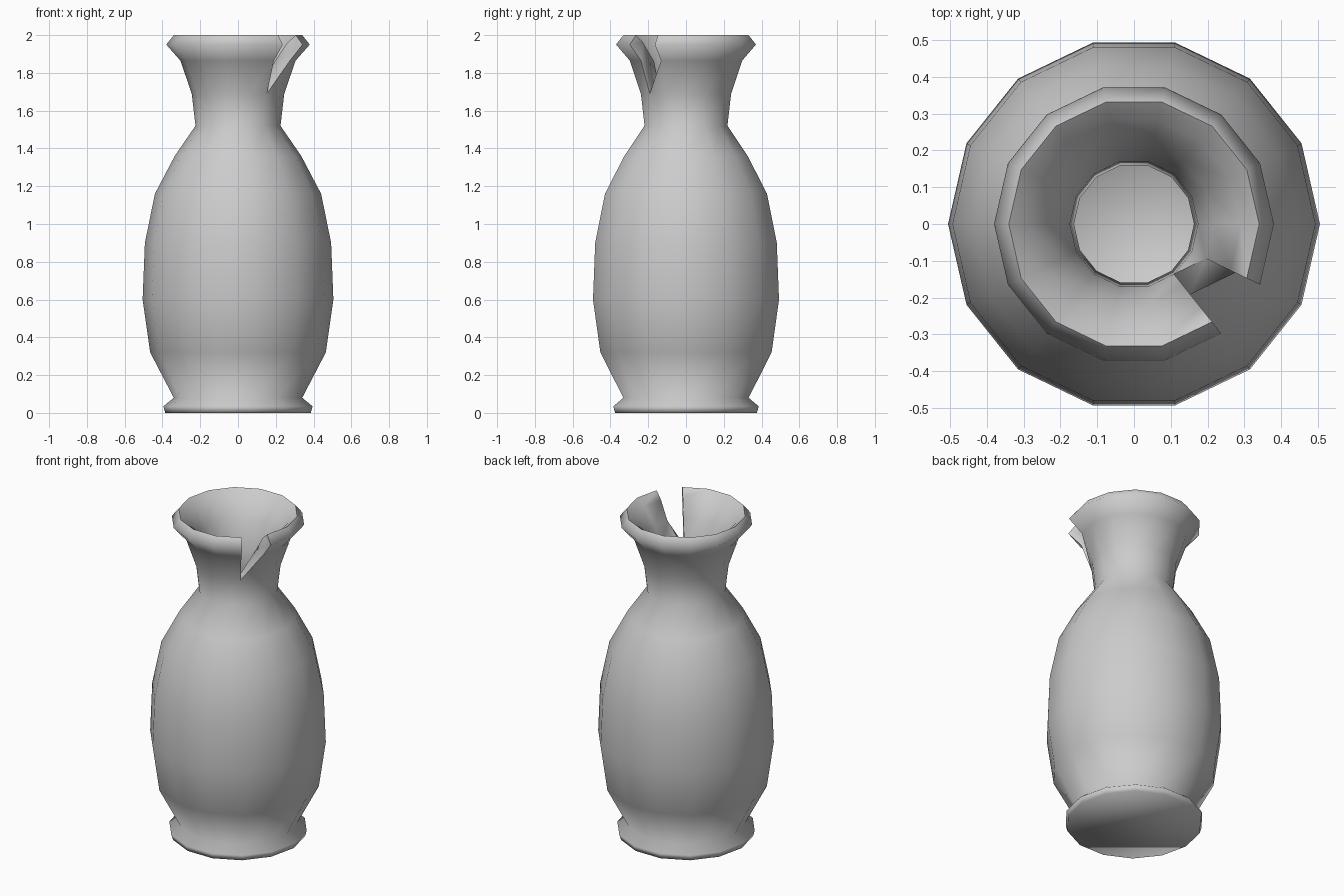
import bpy, bmesh, math

if "Cube" in bpy.data.objects:
    bpy.data.objects.remove(bpy.data.objects["Cube"])

SIDES = 14
CHIP = 12            # column with the broken-out piece of rim

# radius, height: outside from foot to lip, then inside back down to the floor
outer = [(.385, 0), (.395, .035), (.34, .08), (.465, .32), (.505, .6), (.493, .9),
         (.44, 1.16), (.335, 1.36), (.225, 1.52), (.245, 1.69), (.305, 1.865), (.38, 1.95)]
inner = [(.34, 2.0), (.29, 1.96), (.216, 1.86), (.174, 1.69), (.163, 1.52), (.27, 1.33),
         (.375, 1.13), (.43, .89), (.44, .6), (.4, .34), (.29, .08)]
profile = outer + inner
out_low, out_mid = 9, 10     # outside rings at the tip and shoulder of the chip
in_mid, in_low = 14, 15      # matching inside rings

bm = bmesh.new()
rings = []
for r, z in profile:
    rings.append([bm.verts.new((r * math.cos(2 * math.pi * j / SIDES),
                                r * math.sin(2 * math.pi * j / SIDES), z))
                  for j in range(SIDES)])

# walls, leaving the chip open
for i in range(len(profile) - 1):
    a, b = rings[i], rings[i + 1]
    for j in range(SIDES):
        k = (j + 1) % SIDES
        if j == CHIP and out_low <= i < in_low:
            if i == out_low:
                bm.faces.new((a[j], a[k], b[k]))
            elif i == in_mid:
                bm.faces.new((a[k], b[k], b[j]))
            continue
        bm.faces.new((a[j], a[k], b[k], b[j]))

# underside and inside floor
bm.faces.new(rings[0])
bm.faces.new(rings[-1])

# broken faces of the chip
p, q = CHIP, CHIP + 1
cuts = [bm.faces.new([rings[i][p] for i in range(out_low, in_low + 1)]),
        bm.faces.new([rings[i][q] for i in range(out_mid, in_mid + 1)]),
        bm.faces.new((rings[out_low][p], rings[out_mid][q],
                      rings[in_mid][q], rings[in_low][p]))]
bmesh.ops.recalc_face_normals(bm, faces=bm.faces[:])

mesh = bpy.data.meshes.new("broken_vase")
bm.to_mesh(mesh)
bm.free()
vase = bpy.data.objects.new("broken_vase", mesh)
bpy.context.collection.objects.link(vase)

# smooth turned surface, sharp breaks and base
bpy.context.view_layer.objects.active = vase
vase.select_set(True)
bpy.ops.object.shade_smooth_by_angle(angle=math.radians(80))
